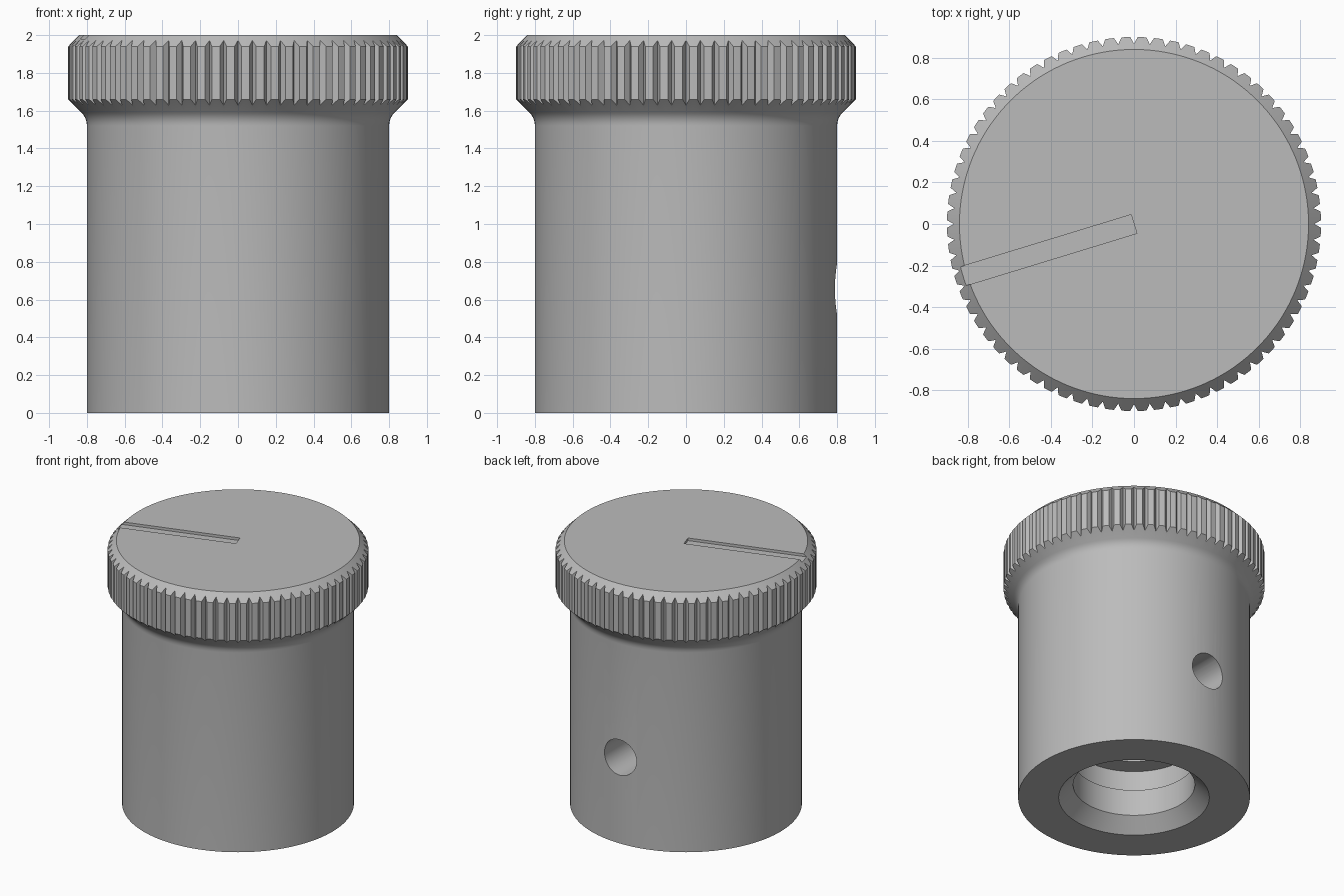
import bpy
import bmesh
from math import cos, sin, pi, radians
from mathutils import Matrix, Vector

cube = bpy.data.objects.get("Cube")
if cube:
    bpy.data.objects.remove(cube, do_unlink=True)

SEGMENTS = 144
TEETH = 72

grey = bpy.data.materials.new("plain grey")
grey.use_nodes = True
grey.diffuse_color = (0.5, 0.5, 0.5, 1)
grey.node_tree.nodes["Principled BSDF"].inputs["Base Color"].default_value = (0.5, 0.5, 0.5, 1)


def make_object(name, bm):
    bmesh.ops.recalc_face_normals(bm, faces=bm.faces)
    mesh = bpy.data.meshes.new(name)
    bm.to_mesh(mesh)
    bm.free()
    mesh.materials.append(grey)
    obj = bpy.data.objects.new(name, mesh)
    bpy.context.collection.objects.link(obj)
    return obj


def lathe(name, profile):
    """Spin (radius, height) points into a closed solid with flat caps."""
    bm = bmesh.new()
    rings = [[bm.verts.new((r * cos(2 * pi * i / SEGMENTS), r * sin(2 * pi * i / SEGMENTS), z))
              for i in range(SEGMENTS)] for r, z in profile]
    for low, high in zip(rings, rings[1:]):
        for i in range(SEGMENTS):
            j = (i + 1) % SEGMENTS
            bm.faces.new((low[i], low[j], high[j], high[i]))
    bm.faces.new(rings[0])
    bm.faces.new(rings[-1])
    return make_object(name, bm)


def cut(target, cutter):
    mod = target.modifiers.new("cut", "BOOLEAN")
    mod.operation = "DIFFERENCE"
    mod.solver = "EXACT"
    mod.object = cutter
    bpy.context.view_layer.objects.active = target
    bpy.ops.object.modifier_apply(modifier=mod.name)
    bpy.data.objects.remove(cutter, do_unlink=True)


# Body and head, with a filleted neck and bevelled rims
fillet = [(0.9 - 0.1 * cos(radians(a)), 1.52 + 0.1 * sin(radians(a))) for a in range(0, 46, 9)]
knob = lathe("knob_body", [(0.8, 0)] + fillet + [(0.9, 1.66), (0.9, 1.94), (0.84, 2)])

# Stepped bore with a countersunk mouth
cut(knob, lathe("bore_cutter", [(0.62, -0.1), (0.42, 0.1), (0.42, 0.3), (0.44, 0.3),
                                (0.44, 0.46), (0.3, 0.46), (0.3, 1.3)]))

# V grooves around the grip
bm = bmesh.new()
for k in range(TEETH):
    turn = Matrix.Rotation(2 * pi * k / TEETH, 4, "Z")
    low, high = [[bm.verts.new(turn @ Vector((x, y, z)))
                  for x, y in ((0.868, 0), (0.92, -0.03), (0.92, 0.03))] for z in (1.56, 2.04)]
    bm.faces.new(low)
    bm.faces.new(high)
    for i in range(3):
        j = (i + 1) % 3
        bm.faces.new((low[i], low[j], high[j], high[i]))
cut(knob, make_object("groove_cutter", bm))

# Screw hole through the back wall
bm = bmesh.new()
bmesh.ops.create_cone(bm, cap_ends=True, segments=48, radius1=0.135, radius2=0.135, depth=0.8,
                      matrix=Matrix.Translation((0, 0.55, 0.655)) @ Matrix.Rotation(pi / 2, 4, "X"))
cut(knob, make_object("screw_hole_cutter", bm))

# Pointer slot from the centre to the rim
bm = bmesh.new()
bmesh.ops.create_cube(bm, size=1, matrix=Matrix.Rotation(radians(197), 4, "Z")
                      @ Matrix.Translation((0.5, 0, 2.03)) @ Matrix.Diagonal((1, 0.094, 0.1, 1)))
cut(knob, make_object("slot_cutter", bm))

bpy.ops.object.select_all(action="DESELECT")
knob.select_set(True)
bpy.context.view_layer.objects.active = knob
bpy.ops.object.shade_smooth_by_angle(angle=radians(20))
